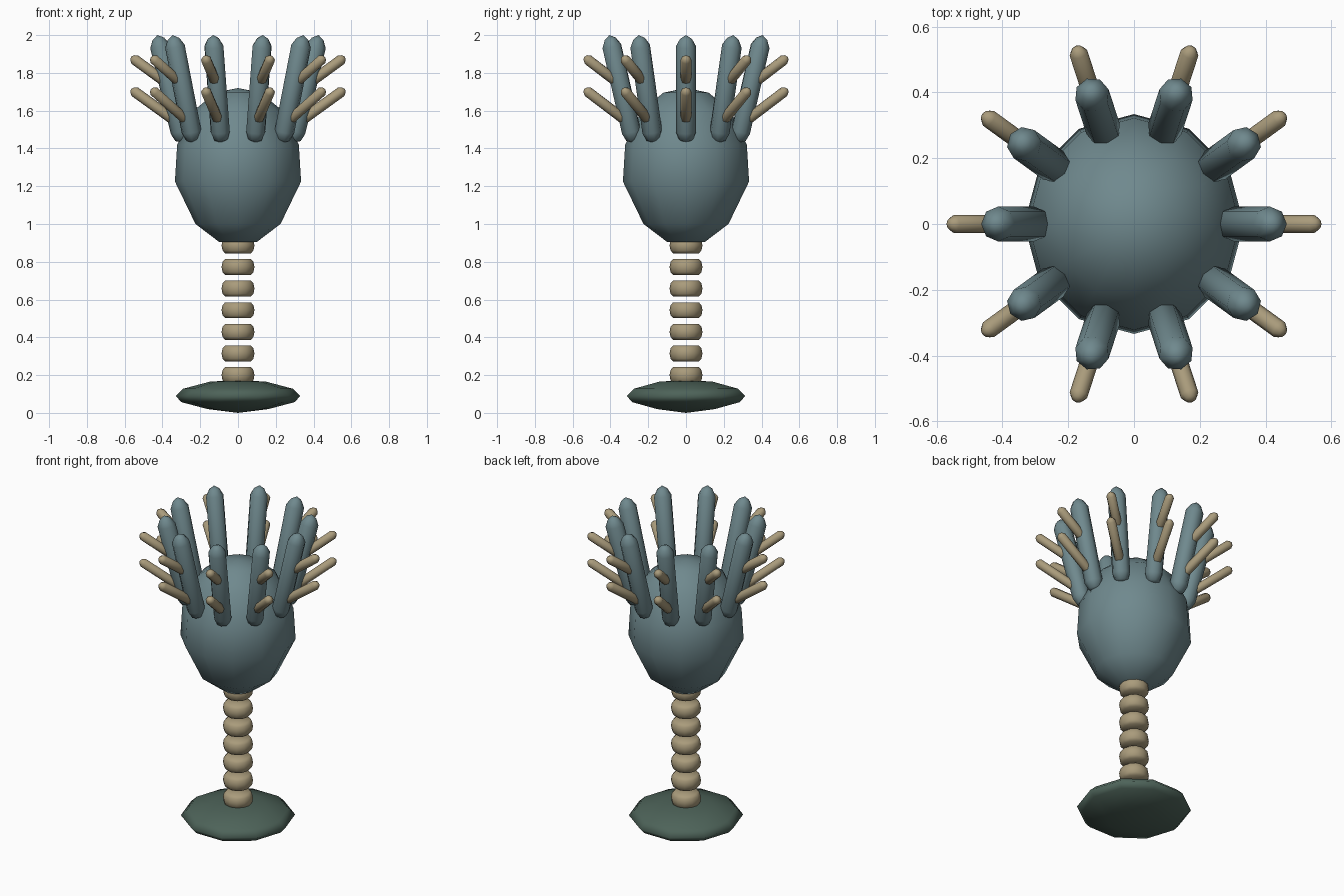
import bpy, bmesh
from math import cos, sin, pi, radians
from mathutils import Vector, Matrix

if "Cube" in bpy.data.objects:
    bpy.data.objects.remove(bpy.data.objects["Cube"])


def material(name, rgb):
    m = bpy.data.materials.new(name)
    m.diffuse_color = (*rgb, 1)
    m.use_nodes = True
    m.node_tree.nodes["Principled BSDF"].inputs["Base Color"].default_value = m.diffuse_color
    return m


BLUE = material("slate_blue", (0.16, 0.25, 0.27))
TAN = material("tan", (0.40, 0.33, 0.20))
GREEN = material("dark_green", (0.075, 0.125, 0.10))


def lathe(name, profile, sides, mat, matrix=Matrix(), angle=180):
    """Revolve (radius, z) points about z; zero radius closes to a point."""
    bm = bmesh.new()
    rings = []
    for r, z in profile:
        if r == 0:
            rings.append([bm.verts.new((0, 0, z))] * sides)
        else:
            rings.append([bm.verts.new((r * cos(2 * pi * i / sides),
                                        r * sin(2 * pi * i / sides), z))
                          for i in range(sides)])
    for a, b in zip(rings, rings[1:]):
        for i in range(sides):
            j = (i + 1) % sides
            bm.faces.new(list(dict.fromkeys((a[i], a[j], b[j], b[i]))))
    bmesh.ops.recalc_face_normals(bm, faces=bm.faces)
    me = bpy.data.meshes.new(name)
    bm.to_mesh(me)
    bm.free()
    me.transform(matrix)
    me.materials.append(mat)
    ob = bpy.data.objects.new(name, me)
    bpy.context.collection.objects.link(ob)
    bpy.ops.object.select_all(action='DESELECT')
    ob.select_set(True)
    bpy.context.view_layer.objects.active = ob
    bpy.ops.object.shade_smooth_by_angle(angle=radians(angle))
    return ob


def spike(name, start, end, radius, tip, sides, mat, turn):
    """Pointed rod between two (radius, z) points, swung round the z axis."""
    a, b = Vector((start[0], 0, start[1])), Vector((end[0], 0, end[1]))
    d = b - a
    n = d.length
    profile = [(0, 0), (radius * 0.72, tip * 0.3), (radius, tip),
               (radius, n - tip), (radius * 0.6, n - tip * 0.35), (0, n)]
    tilt = d.to_track_quat('Z', 'Y').to_matrix().to_4x4()
    lathe(name, profile, sides, mat,
          Matrix.Rotation(turn, 4, 'Z') @ Matrix.Translation(a) @ tilt, 50)


# Flattened holdfast at the bottom
lathe("base", [(0, 0), (0.16, 0.02), (0.30, 0.057), (0.33, 0.09),
               (0.29, 0.128), (0.15, 0.165), (0, 0.175)], 10, GREEN)

# Stem of separate rounded discs
for k in range(7):
    lathe(f"stem_disc_{k + 1}",
          [(0, -0.042), (0.068, -0.042), (0.082, -0.027), (0.087, 0),
           (0.082, 0.027), (0.068, 0.042), (0, 0.042)],
          12, TAN, Matrix.Translation((0, 0, 0.2 + 0.1145 * k)), 60)

# Egg-shaped cup
lathe("cup", [(0, 0.9), (0.10, 0.905), (0.225, 1.0), (0.334, 1.225),
              (0.322, 1.42), (0.235, 1.6), (0.12, 1.695), (0, 1.72)],
      12, BLUE)

# Crown of ten arms, each with two side branches
for k in range(10):
    t = 2 * pi * k / 10
    spike(f"arm_{k + 1}", (0.29, 1.43), (0.427, 2.0), 0.053, 0.06, 8, BLUE, t)
    spike(f"lower_branch_{k + 1}", (0.325, 1.54), (0.567, 1.715),
          0.028, 0.025, 8, TAN, t)
    spike(f"upper_branch_{k + 1}", (0.375, 1.745), (0.567, 1.885),
          0.028, 0.025, 8, TAN, t)
